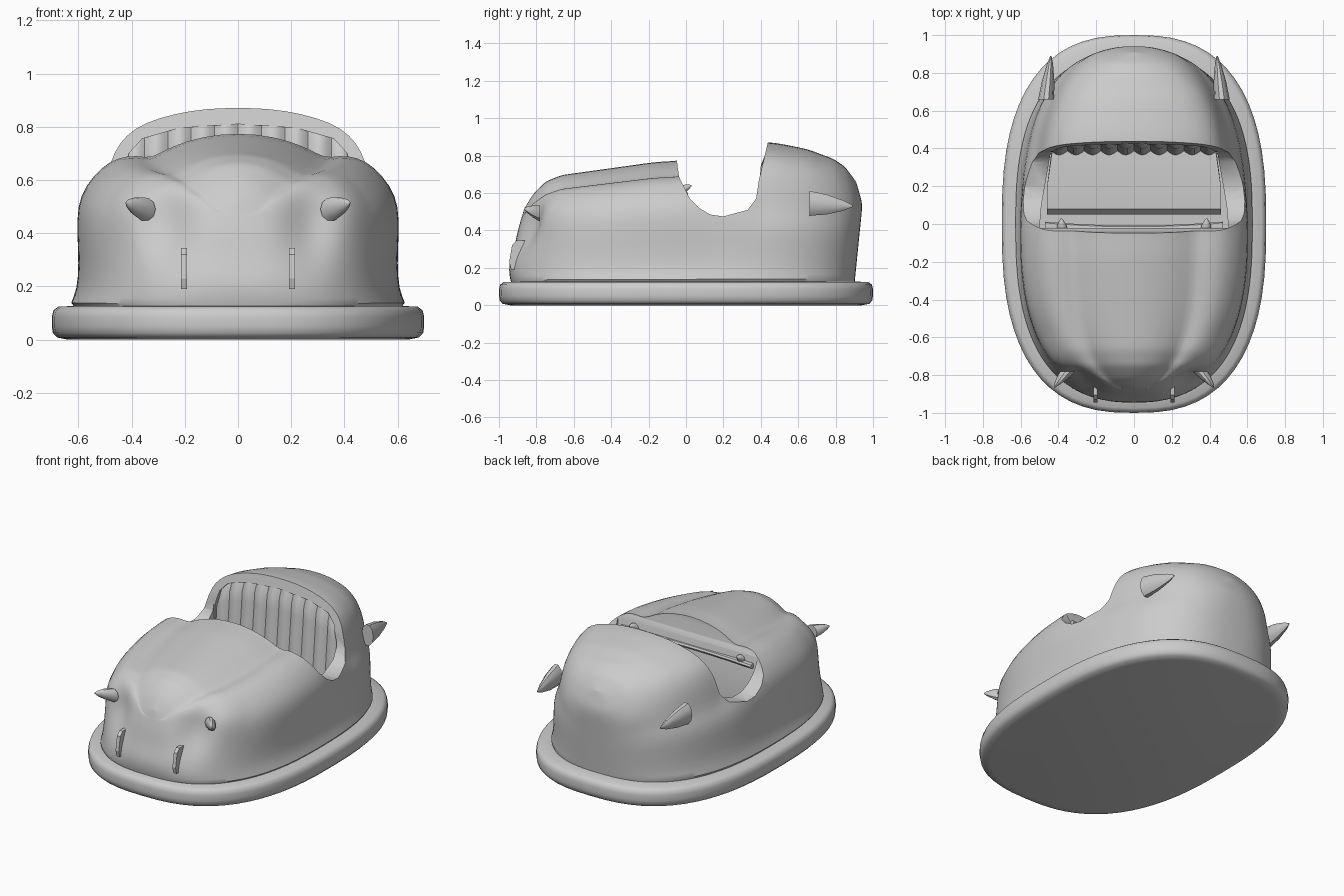
import bpy, bmesh, math
from mathutils import Vector

if "Cube" in bpy.data.objects:
    bpy.data.objects.remove(bpy.data.objects["Cube"])


def lerp(table, x):
    """Piecewise-linear lookup in [(x, value), ...]."""
    if x <= table[0][0]:
        return table[0][1]
    for (a, va), (b, vb) in zip(table, table[1:]):
        if x <= b:
            return va + (vb - va) * (x - a) / (b - a)
    return table[-1][1]


def loft(name, rings, closed=True, caps=False):
    """Skin a list of equally long point rows."""
    bm = bmesh.new()
    rows = [[bm.verts.new(p) for p in r] for r in rings]
    n = len(rings[0])
    for a, b in zip(rows, rows[1:]):
        for i in range(n if closed else n - 1):
            j = (i + 1) % n
            bm.faces.new((a[i], a[j], b[j], b[i]))
    if caps:
        bm.faces.new(rows[0])
        bm.faces.new(rows[-1])
    bmesh.ops.remove_doubles(bm, verts=bm.verts, dist=1e-4)
    bmesh.ops.dissolve_degenerate(bm, edges=bm.edges, dist=1e-5)
    bmesh.ops.recalc_face_normals(bm, faces=bm.faces)
    me = bpy.data.meshes.new(name)
    bm.to_mesh(me)
    bm.free()
    ob = bpy.data.objects.new(name, me)
    bpy.context.collection.objects.link(ob)
    return ob


def activate(ob):
    bpy.ops.object.select_all(action='DESELECT')
    ob.select_set(True)
    bpy.context.view_layer.objects.active = ob


def smooth(ob, angle=40):
    activate(ob)
    bpy.ops.object.shade_smooth_by_angle(angle=math.radians(angle))


def cut(ob, cutter):
    cutter.hide_render = True
    m = ob.modifiers.new("cut", 'BOOLEAN')
    m.operation, m.solver, m.object = 'DIFFERENCE', 'EXACT', cutter
    activate(ob)
    bpy.ops.object.modifier_apply(modifier=m.name)
    bpy.data.objects.remove(cutter)


def spike(name, base, tip, r, flat):
    """Cone-like fin from base to tip, narrowed in x by flat."""
    a, b = Vector(base), Vector(tip)
    rings = []
    for t, k in ((0, 1), (0.4, 0.8), (0.8, 0.4), (1, 0.08)):
        c = a.lerp(b, t)
        rings.append([c + Vector((r * k * flat * math.cos(i * math.pi / 5), 0,
                                  r * k * math.sin(i * math.pi / 5))) for i in range(10)])
    smooth(loft(name, rings, caps=True))


def spow(v, p):
    return math.copysign(abs(v) ** p, v)


# Rubber bumper ring with flat underside
P = 2 / 2.6
rings = []
for off, z in ((0.06, 0.004), (0.02, 0.008), (0.004, 0.025), (0, 0.05), (0, 0.085),
               (0.006, 0.11), (0.025, 0.124), (0.12, 0.128)):
    rings.append([((0.7 - off) * spow(math.cos(t), P), (1 - off) * spow(math.sin(t), P), z)
                  for t in (2 * math.pi * i / 64 for i in range(64))])
rings[0] = [(x, y, 0) for x, y, z in rings[0]]
smooth(loft("bumper", rings, caps=True), 50)

# Body shell: half sections (width fraction, height fraction) of hood and rear cowl
hood = [(1.06, -.05), (1.04, .03), (1, .1), (.99, .25), (1, .42), (1, .58), (.95, .7), (.84, .81),
        (.74, .86), (.62, .87), (.54, .845), (.42, .92), (.22, .98), (0, 1)]
cowl = [(1.06, -.05), (1.04, .03), (1, .1), (.98, .25), (.97, .38), (.93, .46), (.88, .53), (.85, .66),
        (.81, .78), (.74, .86), (.62, .925), (.42, .97), (.22, .995), (0, 1)]
height = [(-1, .52), (-.97, .6), (-.9, .665), (-.8, .7), (-.5, .735), (-.2, .77), (0, .78),
          (.42, .875), (.55, .87), (.75, .835), (.9, .785), (.96, .74), (1, .66)]
front_len = [(.1, .93), (.2, .955), (.3, .92), (.4, .9), (.5, .87), (.6, .84), (.8, .82)]
back_len = [(.1, .9), (.2, .91), (.4, .93), (.54, .945), (.66, .91), (.8, .87)]
rings = []
N = 48
for i in range(N + 1):
    a = math.pi * i / N
    s = -spow(math.cos(a), P)
    w = 0.605 * max(0, math.sin(a)) ** P if 0 < i < N else 0
    h, k = lerp(height, s), lerp([(0, 0), (.42, 1)], s)
    half = []
    for (x0, z0), (x1, z1) in zip(hood, cowl):
        x = w * (x0 + (x1 - x0) * k)
        z = .12 + (h - .12) * (z0 + (z1 - z0) * k)
        y = s * lerp(front_len if s < 0 else back_len, z)
        if y < -.6:  # headlamp hollows with cheeks outside them
            y += .06 * math.exp(-((x - .27) ** 2 / .008 + (z - .42) ** 2 / .012))
            y -= .03 * math.exp(-((x - .42) ** 2 / .005 + (z - .52) ** 2 / .005))
        half.append((x, y, z))
    rings.append(half + [(-x, y, z) for x, y, z in reversed(half[:-1])])
body = loft("body", rings)
sub = body.modifiers.new("round", 'SUBSURF')
sub.levels = 1
activate(body)
bpy.ops.object.modifier_apply(modifier=sub.name)

# Cockpit: side dip, foot well and recess for the seat back
dip = [(-.07, 1), (-.045, .74), (-.035, .68), (.02, .57), (.07, .52), (.13, .485), (.2, .475), (.33, .51),
       (.375, .57), (.39, .67), (.44, .88), (.45, 1)]
cut(body, loft("dip_cutter", [[(x, y, z) for y, z in dip] for x in (-1, 1)], caps=True))
well = [(-.5, -.02), (.5, -.02), (.49, .1), (.44, .385), (-.44, .385), (-.49, .1)]
cut(body, loft("well_cutter", [[(x, y, z) for x, y in well] for z in (.28, .95)], caps=True))
arch = [(.43, .29), (.435, .6), (.41, .7), (.36, .755), (.22, .795), (0, .81)]
arch += [(-x, z) for x, z in reversed(arch[:-1])]
cut(body, loft("recess_cutter", [[(x, y, z) for x, z in arch] for y in (.2, .48)], caps=True))
smooth(body, 40)

# Pleated seat back and cushion
arch_top = [(0, .815), (.22, .8), (.36, .76), (.41, .705), (.44, .62)]
rows = []
for j in range(9):
    row = []
    for i in range(81):
        x = -.44 + .88 * i / 80
        z = .3 + (lerp(arch_top, abs(x)) - .3) * j / 8
        pleat = abs(math.sin(math.pi * 10 * i / 80))
        row.append((x, .40 + .09 * (z - .5) - .022 * pleat + .02 * (j == 8), z))
    rows.append(row)
smooth(loft("seat_back", rows, closed=False), 60)
pad = [(.06, .28), (.05, .33), (.08, .365), (.2, .37), (.39, .36), (.42, .28)]
smooth(loft("seat_cushion", [[(x * (1 - .06 * (y > .3)), y, z) for y, z in pad]
                             for x in (-.46, .46)], caps=True))

# Dashboard lip
lip = []
for i in range(17):
    x = -.47 + .94 * i / 16
    c = Vector((x, -.03 + .02 * (x / .47) ** 2, .595))
    lip.append([c + Vector((0, .022 * math.cos(t * math.pi / 4), .016 * math.sin(t * math.pi / 4)))
                for t in range(8)])
smooth(loft("dash_lip", lip, caps=True))

for side, sx in (("left", -1), ("right", 1)):
    # Small knobs on the dashboard
    spike(side + "_knob", (sx * .38, -.03, .61), (sx * .385, .03, .64), .03, 1)
    # Tail fins
    spike(side + "_tail_fin", (sx * .465, .66, .545), (sx * .44, .89, .53), .07, .6)
    # Brow points beside the headlamps
    spike(side + "_brow", (sx * .35, -.78, .49), (sx * .42, -.865, .515), .045, .9)
    # Upright nose guards
    guard = [(-.84, .19), (-.935, .19), (-.945, .23), (-.93, .32), (-.905, .345), (-.84, .345)]
    loft(side + "_nose_guard", [[(sx * x, y, z) for y, z in guard] for x in (.192, .215)], caps=True)
